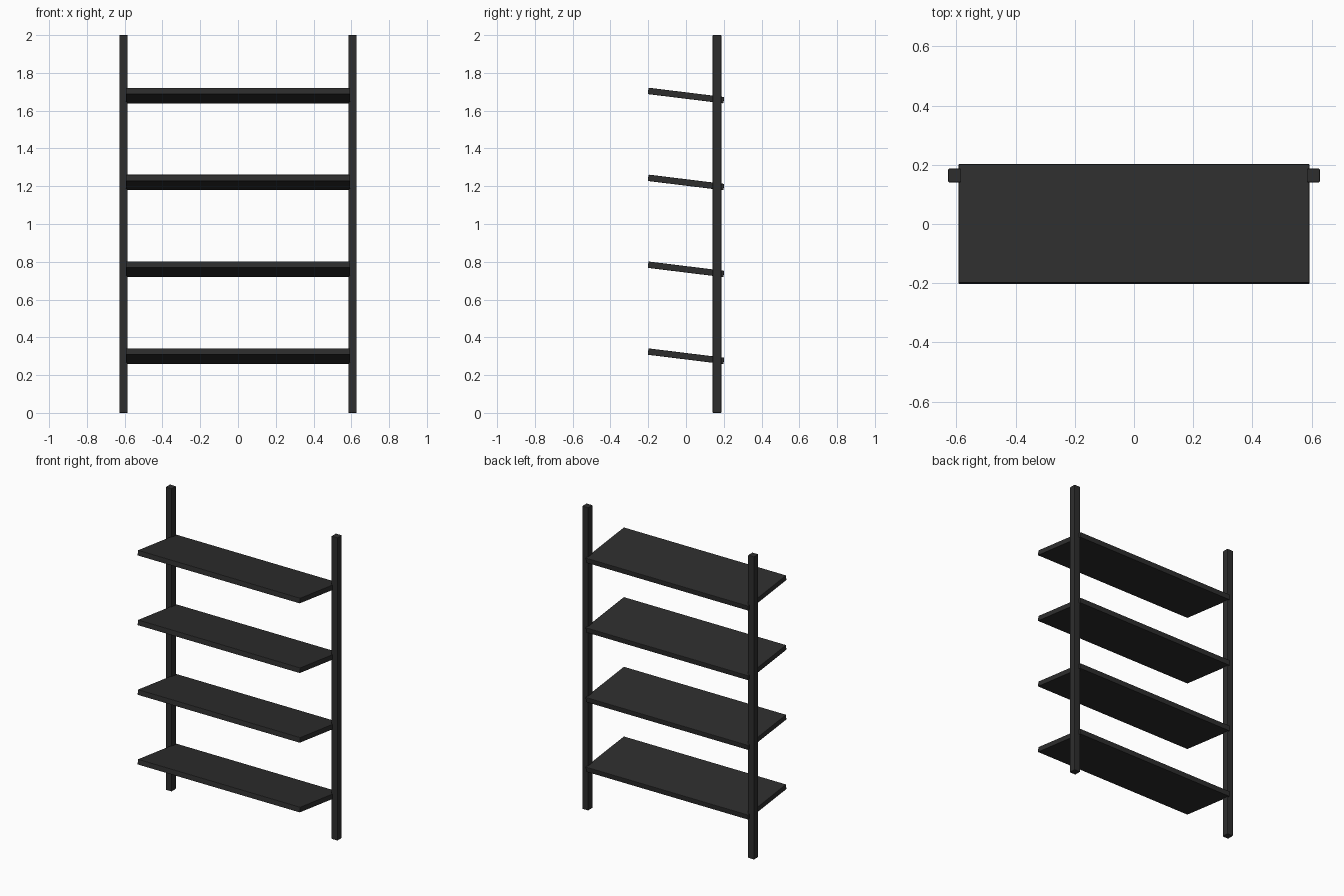
import bpy, math

if "Cube" in bpy.data.objects:
    bpy.data.objects.remove(bpy.data.objects["Cube"])

mat = bpy.data.materials.new("charcoal black")
mat.diffuse_color = (0.027, 0.027, 0.027, 1)
mat.use_nodes = True
mat.node_tree.nodes["Principled BSDF"].inputs["Base Color"].default_value = mat.diffuse_color


def box(name, size, loc, tilt=0.0):
    bpy.ops.mesh.primitive_cube_add(size=1, location=loc, rotation=(tilt, 0, 0))
    ob = bpy.context.object
    ob.name = name
    ob.scale = size
    bpy.ops.object.transform_apply(location=False, rotation=False, scale=True)
    ob.data.materials.append(mat)
    # slightly eased edges
    bev = ob.modifiers.new("eased edges", 'BEVEL')
    bev.width = 0.003
    bev.segments = 2
    return ob


# two upright posts near the back
for side, x in (("left", -0.606), ("right", 0.606)):
    box(side + "_post", (0.044, 0.046, 2.0), (x, 0.164, 1.0))

# four shelves, sloping down towards the back
for i in range(4):
    box("shelf_%d" % (i + 1), (1.186, 0.404, 0.034),
        (0, 0, 0.30 + 0.46 * i), math.radians(-7))
